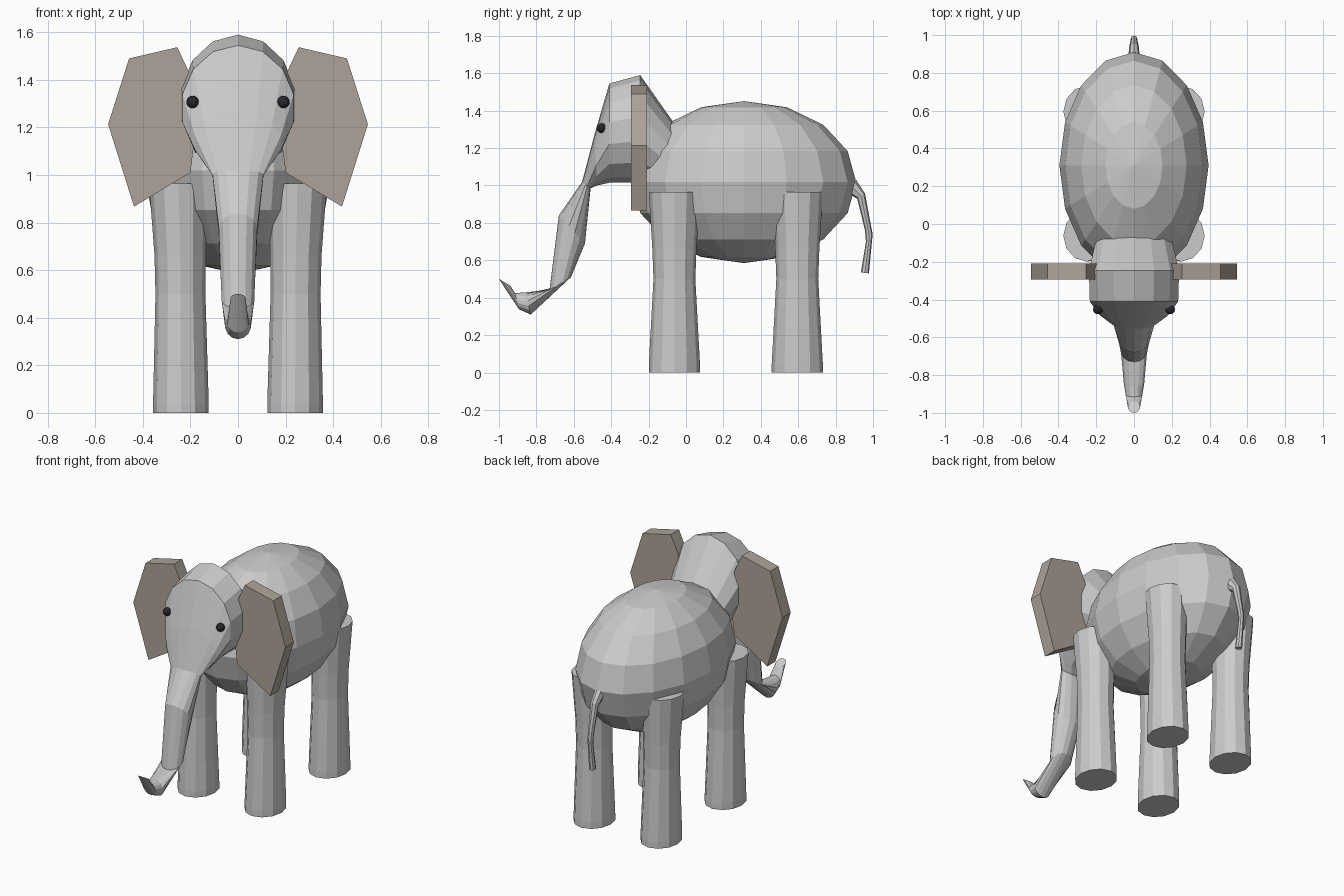
import bpy, bmesh, math
from mathutils import Matrix

if "Cube" in bpy.data.objects:
    bpy.data.objects.remove(bpy.data.objects["Cube"])


def finish(name, bm, color=None):
    bmesh.ops.recalc_face_normals(bm, faces=bm.faces)
    me = bpy.data.meshes.new(name)
    bm.to_mesh(me)
    bm.free()
    ob = bpy.data.objects.new(name, me)
    bpy.context.collection.objects.link(ob)
    if color:
        mat = bpy.data.materials.new(name + "_material")
        mat.diffuse_color = (*color, 1)
        mat.use_nodes = True
        mat.node_tree.nodes["Principled BSDF"].inputs["Base Color"].default_value = mat.diffuse_color
        me.materials.append(mat)
    return ob


def loft(name, rings, n):
    """Skin elliptical rings: (front y, front z, back y, back z, half width, centre x)."""
    bm = bmesh.new()
    loops = []
    for fy, fz, by, bz, w, cx in rings:
        loop = []
        for i in range(n):
            a = 2 * math.pi * i / n
            c = math.cos(a) / 2
            loop.append(bm.verts.new((cx + w * math.sin(a),
                                      (fy + by) / 2 + c * (fy - by),
                                      (fz + bz) / 2 + c * (fz - bz))))
        loops.append(loop)
    for p, q in zip(loops, loops[1:]):
        for i in range(n):
            j = (i + 1) % n
            bm.faces.new((p[i], p[j], q[j], q[i]))
    bm.faces.new(loops[0])
    bm.faces.new(loops[-1])
    return finish(name, bm)


# Body
bm = bmesh.new()
bmesh.ops.create_uvsphere(bm, u_segments=16, v_segments=8, radius=1,
                          matrix=Matrix.Translation((0, 0.31, 1.018)) @ Matrix.Diagonal((0.395, 0.6, 0.433, 1)))
finish("body", bm)

# Head and trunk, one skin from neck to tip
loft("head_and_trunk", [
    (0.03, 1.20, 0.00, 0.95, 0.18, 0),
    (-0.245, 1.59, -0.245, 1.015, 0.245, 0),
    (-0.41, 1.545, -0.41, 1.015, 0.24, 0),
    (-0.49, 1.27, -0.475, 1.00, 0.185, 0),
    (-0.555, 1.02, -0.51, 0.985, 0.11, 0),
    (-0.68, 0.84, -0.54, 0.69, 0.083, 0),
    (-0.73, 0.44, -0.615, 0.51, 0.07, 0),
    (-0.86, 0.428, -0.83, 0.31, 0.055, 0),
    (-0.915, 0.425, -0.893, 0.338, 0.045, 0),
    (-0.94, 0.465, -1.0, 0.5, 0.032, 0),
], 14)

# Tail
loft("tail", [
    (0.91, 1.03, 0.86, 0.96, 0.03, 0),
    (0.957, 0.957, 0.915, 0.93, 0.026, 0),
    (0.99, 0.78, 0.957, 0.76, 0.018, 0),
    (0.998, 0.74, 0.962, 0.70, 0.017, 0),
    (0.978, 0.53, 0.935, 0.535, 0.02, 0),
], 8)

ear = [(0.255, 1.537), (0.458, 1.49), (0.546, 1.213), (0.437, 0.867), (0.2, 1.01), (0.17, 1.25), (0.2, 1.42)]
for s, side in ((-1, "left"), (1, "right")):
    # Legs
    for y, place in ((-0.062, "front"), (0.595, "rear")):
        loft(f"{place}_leg_{side}",
             [(y - r, z, y + r, z, w, s * cx) for z, r, w, cx in
              ((0, 0.137, 0.117, 0.24), (0.04, 0.137, 0.117, 0.24),
               (0.5, 0.112, 0.105, 0.242), (0.66, 0.118, 0.108, 0.243), (0.965, 0.137, 0.124, 0.25))], 12)
    # Ears
    bm = bmesh.new()
    face = bm.faces.new([bm.verts.new((s * x, -0.293, z)) for x, z in ear])
    out = bmesh.ops.extrude_face_region(bm, geom=[face], use_keep_orig=True)
    bmesh.ops.translate(bm, vec=(0, 0.085, 0),
                        verts=[v for v in out["geom"] if isinstance(v, bmesh.types.BMVert)])
    finish(f"ear_{side}", bm, (0.42, 0.37, 0.32))
    # Eyes
    bm = bmesh.new()
    bmesh.ops.create_uvsphere(bm, u_segments=12, v_segments=8, radius=0.026,
                              matrix=Matrix.Translation((s * 0.191, -0.452, 1.307)))
    finish(f"eye_{side}", bm, (0.02, 0.02, 0.025))
